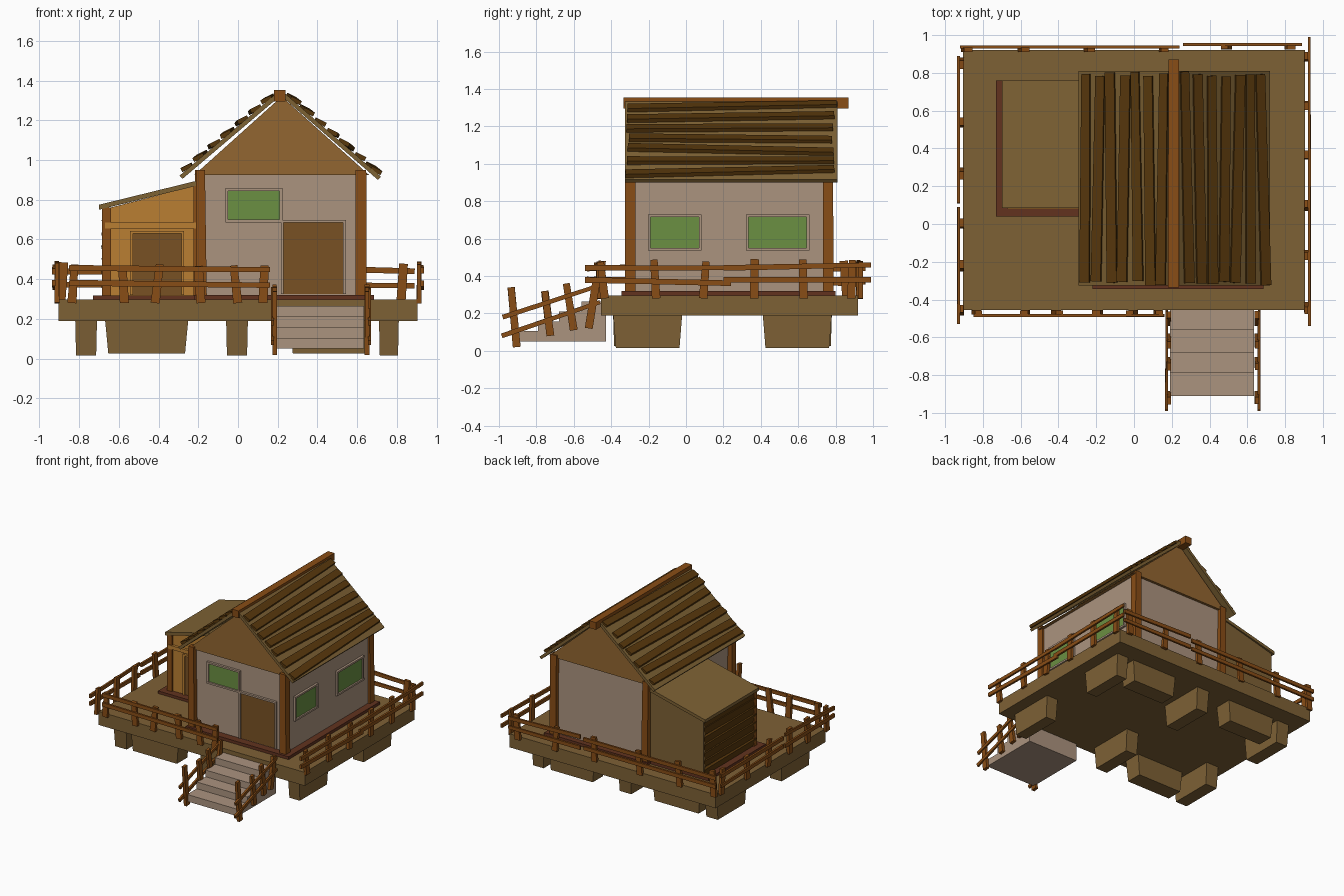
import bpy, bmesh, math, random
from mathutils import Vector, Matrix

if "Cube" in bpy.data.objects:
    bpy.data.objects.remove(bpy.data.objects["Cube"])

random.seed(4)
J = random.uniform


def mat(name, r, g, b):
    m = bpy.data.materials.new(name)
    m.diffuse_color = [(c / 255) ** 2.2 for c in (r, g, b)] + [1]
    m.use_nodes = True
    m.node_tree.nodes["Principled BSDF"].inputs["Base Color"].default_value = m.diffuse_color
    return m


DECK = mat("deck_brown", 125, 97, 56)
WOOD = mat("post_brown", 135, 78, 28)
DARK = mat("dark_board", 88, 58, 20)
PLASTER = mat("plaster", 170, 146, 126)
RED = mat("red_brown", 98, 54, 36)
GABLE = mat("gable_brown", 145, 102, 52)
ROOF = mat("roof_brown", 125, 98, 55)
ORANGE = mat("orange_wood", 184, 126, 54)
GREEN = mat("green_glass", 106, 142, 68)
DOOR = mat("door_brown", 120, 82, 40)


def finish(name, bm, m):
    bmesh.ops.recalc_face_normals(bm, faces=bm.faces)
    me = bpy.data.meshes.new(name)
    bm.to_mesh(me)
    bm.free()
    me.materials.append(m)
    ob = bpy.data.objects.new(name, me)
    bpy.context.collection.objects.link(ob)
    return ob


def boxes(name, m, spans, taper=1.0):
    """Boxes from (x0, x1, y0, y1, z0, z1); taper shrinks the lower end."""
    bm = bmesh.new()
    for x0, x1, y0, y1, z0, z1 in spans:
        for v in bmesh.ops.create_cube(bm, size=1)["verts"]:
            s = taper if v.co.z < 0 else 1
            v.co = ((x0 + x1) / 2 + v.co.x * s * (x1 - x0),
                    (y0 + y1) / 2 + v.co.y * s * (y1 - y0),
                    (z0 + z1) / 2 + v.co.z * (z1 - z0))
    return finish(name, bm, m)


def beams(name, m, items):
    """Slightly tapered planks from p to q: side a, side b, roll about the length."""
    bm = bmesh.new()
    for p, q, a, b, roll in items:
        p, q = Vector(p), Vector(q)
        d = q - p
        rot = d.to_track_quat('Z', 'Y').to_matrix().to_4x4() @ Matrix.Rotation(roll, 4, 'Z')
        t = J(0.8, 1)
        for v in bmesh.ops.create_cube(bm, size=1)["verts"]:
            s = t if v.co.z > 0 else 1
            v.co = (p + q) / 2 + rot @ Vector((v.co.x * a * s, v.co.y * b * s, v.co.z * d.length))
    return finish(name, bm, m)


def prism(name, m, pts, y0, y1):
    """Profile in x-z extruded along y."""
    bm = bmesh.new()
    f = bm.faces.new([bm.verts.new((x, y0, z)) for x, z in pts])
    g = bmesh.ops.extrude_face_region(bm, geom=[f])["geom"]
    bmesh.ops.translate(bm, vec=(0, y1 - y0, 0), verts=[v for v in g if isinstance(v, bmesh.types.BMVert)])
    return finish(name, bm, m)


def opening(name, m, fm, axis, pos, out, u0, u1, z0, z1, sill=True):
    """Panel with a thin frame on a wall facing 'out' along the axis."""
    def span(a, b, c, d, depth):
        w = sorted((pos - out * 0.01, pos + out * depth))
        return (a, b, *w, c, d) if axis == 'y' else (*w, a, b, c, d)
    boxes(name, m, [span(u0, u1, z0, z1, 0.006)])
    t = 0.014
    bars = [span(u0 - t, u0, z0, z1 + t, 0.016), span(u1, u1 + t, z0, z1 + t, 0.016),
            span(u0 - t, u1 + t, z1, z1 + t, 0.018)]
    if sill:
        bars.append(span(u0 - t, u1 + t, z0 - t, z0, 0.018))
    boxes(name + "_frame", fm, bars)


# Deck and foundation blocks
boxes("deck", DECK, [(-0.905, 0.905, -0.455, 0.92, 0.19, 0.297)])
blocks = [(x0, x1, y0, y1, 0.015, 0.2)
          for x0, x1 in ((-0.82, -0.71), (-0.06, 0.05), (0.71, 0.81))
          for y0, y1 in ((-0.39, -0.02), (0.41, 0.78))]
blocks += [(-0.67, -0.25, 0.64, 0.78, 0.025, 0.2), (0.26, 0.66, 0.64, 0.78, 0.025, 0.2),
           (-0.67, -0.25, -0.39, -0.25, 0.025, 0.2)]
boxes("foundation_blocks", DECK, blocks, 0.92)

# Red sill under the walls
boxes("wall_sill", RED, [(-0.22, 0.685, -0.345, 0.8, 0.28, 0.32), (-0.73, -0.2, 0.04, 0.76, 0.28, 0.318)])

# Main house
boxes("main_walls", PLASTER, [(-0.175, 0.63, -0.285, 0.755, 0.3, 0.925)])
prism("gable", GABLE, [(-0.22, 0.925), (0.66, 0.925), (0.22, 1.32)], -0.3, 0.775)
beams("corner_posts", WOOD, [((x, y, 0.3), (x + J(-.008, .008), y, 0.95), 0.056, 0.056, 0)
                            for x in (-0.185, 0.62) for y in (-0.298, 0.76)])
opening("front_window", GREEN, PLASTER, 'y', -0.285, -1, -0.05, 0.21, 0.7, 0.845)
opening("front_door", DOOR, PLASTER, 'y', -0.285, -1, 0.23, 0.53, 0.325, 0.685, False)
opening("side_window_front", GREEN, PLASTER, 'x', 0.63, 1, -0.19, 0.07, 0.55, 0.715)
opening("side_window_back", GREEN, PLASTER, 'x', 0.63, 1, 0.335, 0.645, 0.55, 0.715)

# Gabled roof: slab and tilted boards on each side, ridge beam on top
ridge = Vector((0.215, 0, 1.325))
for side, eave in (("left", Vector((-0.28, 0, 0.905))), ("right", Vector((0.705, 0, 0.9)))):
    d = eave - ridge
    n = Vector((-d.z, 0, d.x)).normalized()
    n = n if n.z > 0 else -n
    up = n * 0.022
    prism(side + "_roof_slab", ROOF, [(p.x, p.z) for p in (ridge, eave, eave + up, ridge + up)], -0.325, 0.81)
    bm_items = []
    for i in range(7):
        c = ridge + d * (0.09 + i * 0.137) + n * 0.03
        k = d.normalized() * J(-0.02, 0.02)
        p = c + k + Vector((0, -0.32 + J(-.01, .02), 0))
        q = c - k + Vector((0, 0.80 + J(-.02, .01), 0))
        ang = math.atan2(d.z, d.x) if d.x > 0 else math.atan2(-d.z, -d.x)
        # Along +y the track frame has its local x in the x-z plane
        rot = (q - p).to_track_quat('Z', 'Y').to_matrix()
        want = d.normalized() + n * 0.25
        roll = math.atan2(want.dot(rot.col[1]), want.dot(rot.col[0]))
        bm_items.append((p, q, 0.058, 0.022, roll))
    beams(side + "_roof_boards", DARK, bm_items)
beams("ridge_beam", WOOD, [((0.21, -0.335, 1.325), (0.21, 0.87, 1.325), 0.058, 0.058, 0)])

# Side annex with sloped roof
prism("annex_walls", ORANGE, [(-0.665, 0.3), (-0.16, 0.3), (-0.16, 0.885), (-0.665, 0.755)], 0.1, 0.73)
prism("annex_back_wall", DECK, [(-0.68, 0.3), (-0.16, 0.3), (-0.16, 0.885), (-0.68, 0.75)], 0.73, 0.75)
prism("annex_roof", ROOF, [(-0.7, 0.75), (-0.17, 0.88), (-0.17, 0.905), (-0.7, 0.775)], 0.085, 0.76)
beams("annex_siding", DARK, [((-0.672, 0.1, z), (-0.672, 0.745, z + J(-.006, .006)), 0.07, 0.02, math.radians(r))
                            for z, r in ((0.345 + i * 0.064, 80 + J(-5, 5)) for i in range(7))])
boxes("annex_posts", WOOD, [(-0.685, -0.64, 0.085, 0.125, 0.3, 0.76), (-0.225, -0.18, 0.085, 0.12, 0.3, 0.87)])
boxes("annex_header", ORANGE, [(-0.67, -0.2, 0.08, 0.11, 0.655, 0.685)])
opening("annex_door", DOOR, ORANGE, 'y', 0.1, -1, -0.53, -0.285, 0.32, 0.63, False)

# Steps
edges = [-0.91, -0.79, -0.68, -0.56, -0.44]
boxes("steps", PLASTER, [(0.19, 0.635, edges[i], edges[i + 1] + 0.012, 0.05, 0.105 + 0.053 * i) for i in range(4)])

# Step railings
posts, rails = [], []
for x in (0.185, 0.65):
    s = 1 if x > 0.4 else -1
    for y, z0, z1, lean in ((-0.92, 0.02, 0.34, -0.03), (-0.74, 0.08, 0.32, -0.03),
                            (-0.62, 0.11, 0.36, -0.04), (-0.5, 0.12, 0.37, 0.04)):
        posts.append(((x, y - lean / 2, z0), (x, y + lean / 2, z1), 0.024, 0.042, 0))
    rails += [((x + s * 0.012, -0.985, 0.08), (x + s * 0.012, -0.46, 0.26), 0.016, 0.026, 0),
              ((x + s * 0.012, -0.98, 0.18), (x + s * 0.012, -0.46, 0.35), 0.016, 0.026, 0)]
beams("step_rail_posts", WOOD, posts)
beams("step_rails", WOOD, rails)

# Deck railings: posts along each edge with two rails outside them


def railing(name, p, q, out, ts):
    p, q, out = Vector(p), Vector(q), Vector(out)
    along_x = abs((q - p).x) > abs((q - p).y)
    a, b = (0.046, 0.024) if along_x else (0.024, 0.046)
    ps = []
    for t in ts:
        c = p.lerp(q, t)
        lean = (q - p).normalized() * J(-0.012, 0.012)
        ps.append((c - lean + Vector((0, 0, 0.28)), c + lean + Vector((0, 0, 0.475 + J(-.01, .015))), a, b, 0))
    # Square the posts to the edge by choosing the roll from their track frame
    fixed = []
    for s, e, w, h, r in ps:
        col = (e - s).to_track_quat('Z', 'Y').to_matrix().col
        fixed.append((s, e, 0.046, 0.024, math.atan2((q - p).dot(col[1]), (q - p).dot(col[0]))))
    beams(name + "_posts", WOOD, fixed)
    rs = []
    for z in (0.45, 0.37):
        s, e = (p + out * 0.016, q + out * 0.016)
        s, e = s + Vector((0, 0, z + J(-.012, .012))), e + Vector((0, 0, z + J(-.012, .012)))
        col = (e - s).to_track_quat('Z', 'Y').to_matrix().col
        rs.append((s, e, 0.03, 0.016, math.atan2(col[1].z, col[0].z)))
    beams(name + "_rails", WOOD, rs)


railing("front_railing", (-0.85, -0.468, 0), (0.16, -0.468, 0), (0, -1, 0), (0.02, 0.27, 0.44, 0.65, 0.83, 0.97))
railing("right_railing_front", (0.912, -0.54, 0), (0.912, 0.24, 0), (1, 0, 0), (0.12, 0.48, 0.82))
railing("right_railing_back", (0.912, 0.2, 0), (0.912, 0.99, 0), (1, 0, 0), (0.21, 0.54, 0.87))
railing("left_railing_front", (-0.912, -0.53, 0), (-0.912, 0.09, 0), (-1, 0, 0), (0.12, 0.5, 0.86))
railing("left_railing_back", (-0.912, 0.11, 0), (-0.912, 0.89, 0), (-1, 0, 0), (0.2, 0.55, 0.95))
railing("back_railing_left", (-0.92, 0.922, 0), (0.24, 0.922, 0), (0, 1, 0), (0.03, 0.29, 0.59, 0.93))
railing("back_railing_right", (0.26, 0.935, 0), (0.89, 0.935, 0), (0, 1, 0), (0.36, 0.9))
